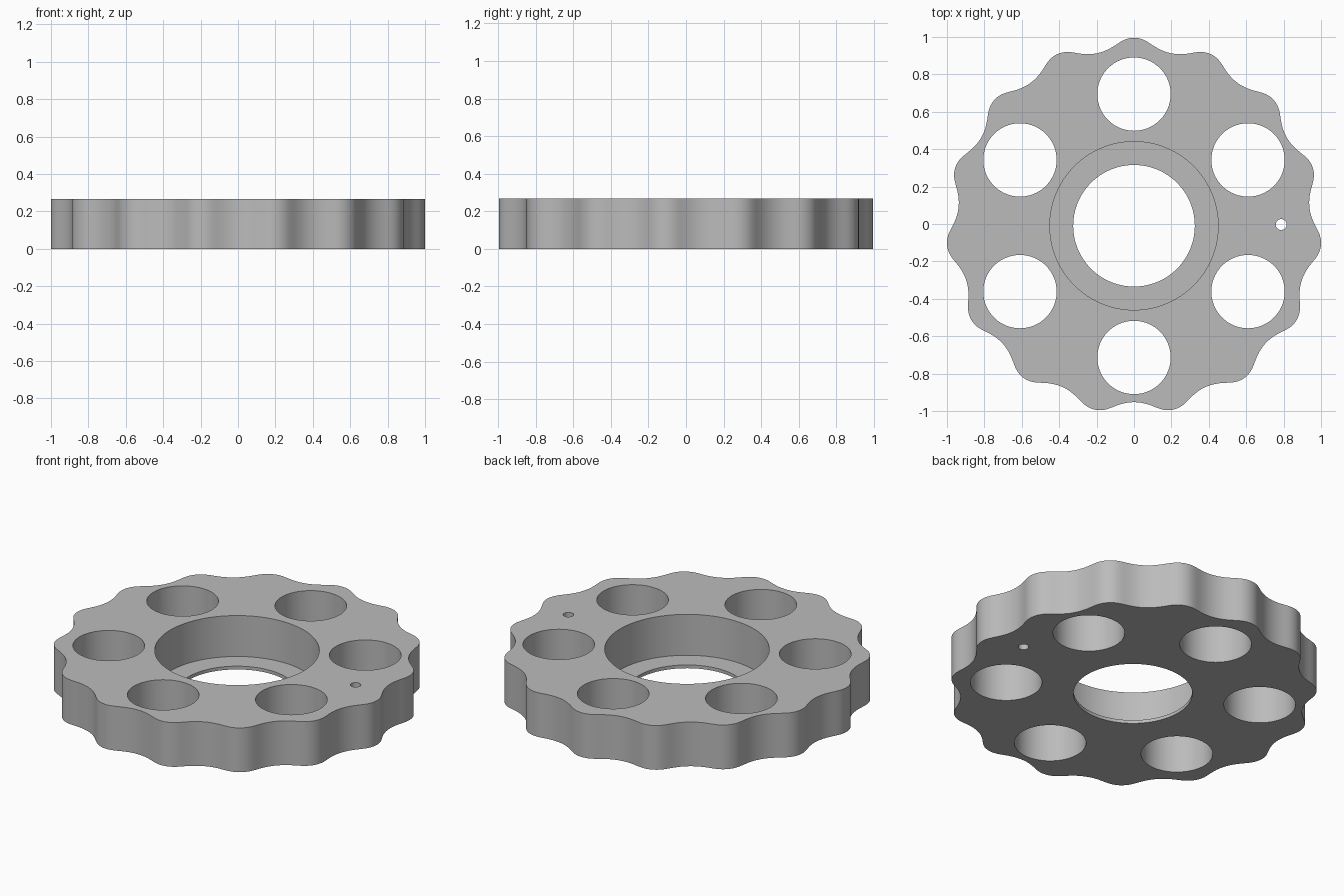
import bpy, bmesh, math
from mathutils import Vector, Matrix

if "Cube" in bpy.data.objects:
    bpy.data.objects.remove(bpy.data.objects["Cube"])

CY = -0.0095          # wheel axis sits slightly off the bounding-box centre
HEIGHT = 0.267
LOBES = 15

grey = bpy.data.materials.new("plain_grey")
grey.diffuse_color = (0.5, 0.5, 0.5, 1)
grey.use_nodes = True
grey.node_tree.nodes["Principled BSDF"].inputs["Base Color"].default_value = grey.diffuse_color


def prism(name, points, z0, z1):
    """Closed solid from a counter-clockwise outline."""
    bm = bmesh.new()
    face = bm.faces.new([bm.verts.new((x, y, z0)) for x, y in points])
    top = bmesh.ops.extrude_face_region(bm, geom=[face])["geom"]
    verts = [g for g in top if isinstance(g, bmesh.types.BMVert)]
    bmesh.ops.translate(bm, verts=verts, vec=(0, 0, z1 - z0))
    bmesh.ops.recalc_face_normals(bm, faces=bm.faces[:])
    mesh = bpy.data.meshes.new(name)
    bm.to_mesh(mesh)
    bm.free()
    obj = bpy.data.objects.new(name, mesh)
    bpy.context.collection.objects.link(obj)
    mesh.materials.append(grey)
    return obj


def circle(x, y, r, n):
    return [(x + r * math.cos(math.tau * i / n), y + r * math.sin(math.tau * i / n))
            for i in range(n)]


def lobed_outline(ring=1.144, ecc=0.031, roller=0.17, steps=600):
    """Cycloidal outline: a trochoid offset inwards by the roller radius."""
    n = LOBES + 1
    turn = Matrix.Rotation(math.pi / 2 - math.pi / LOBES, 2)
    pts = []
    for i in range(steps):
        t = math.tau * i / steps
        p = Vector((ring * math.cos(t) - ecc * math.cos(n * t),
                    ring * math.sin(t) - ecc * math.sin(n * t)))
        d = Vector((-ring * math.sin(t) + ecc * n * math.sin(n * t),
                    ring * math.cos(t) - ecc * n * math.cos(n * t))).normalized()
        q = turn @ (p + roller * Vector((-d.y, d.x)))
        pts.append((q.x, q.y + CY))
    return pts


# Lobed disc body
disc = prism("lobed_disc", lobed_outline(), 0, HEIGHT)

# Centre bore, bearing seat, six roller holes and the small marker hole
cutters = [prism("bore_cutter", circle(0, CY, 0.325, 128), -0.1, 0.4),
           prism("bearing_seat_cutter", circle(0, CY, 0.45, 128), 0.02, 0.4),
           prism("marker_hole_cutter", circle(0.787, -0.003, 0.029, 32), -0.1, 0.4)]
for k in range(6):
    a = math.radians(30 + 60 * k)
    cutters.append(prism("roller_hole_cutter",
                         circle(0.704 * math.cos(a), CY + 0.704 * math.sin(a), 0.196, 96),
                         -0.1, 0.4))

bpy.context.view_layer.objects.active = disc
for cutter in cutters:
    mod = disc.modifiers.new("cut", "BOOLEAN")
    mod.operation = "DIFFERENCE"
    mod.solver = "EXACT"
    mod.object = cutter
    bpy.ops.object.modifier_apply(modifier=mod.name)
    bpy.data.objects.remove(cutter)

# Smooth walls, sharp rims
bpy.ops.object.select_all(action="DESELECT")
disc.select_set(True)
bpy.ops.object.shade_smooth_by_angle(angle=math.radians(30))
